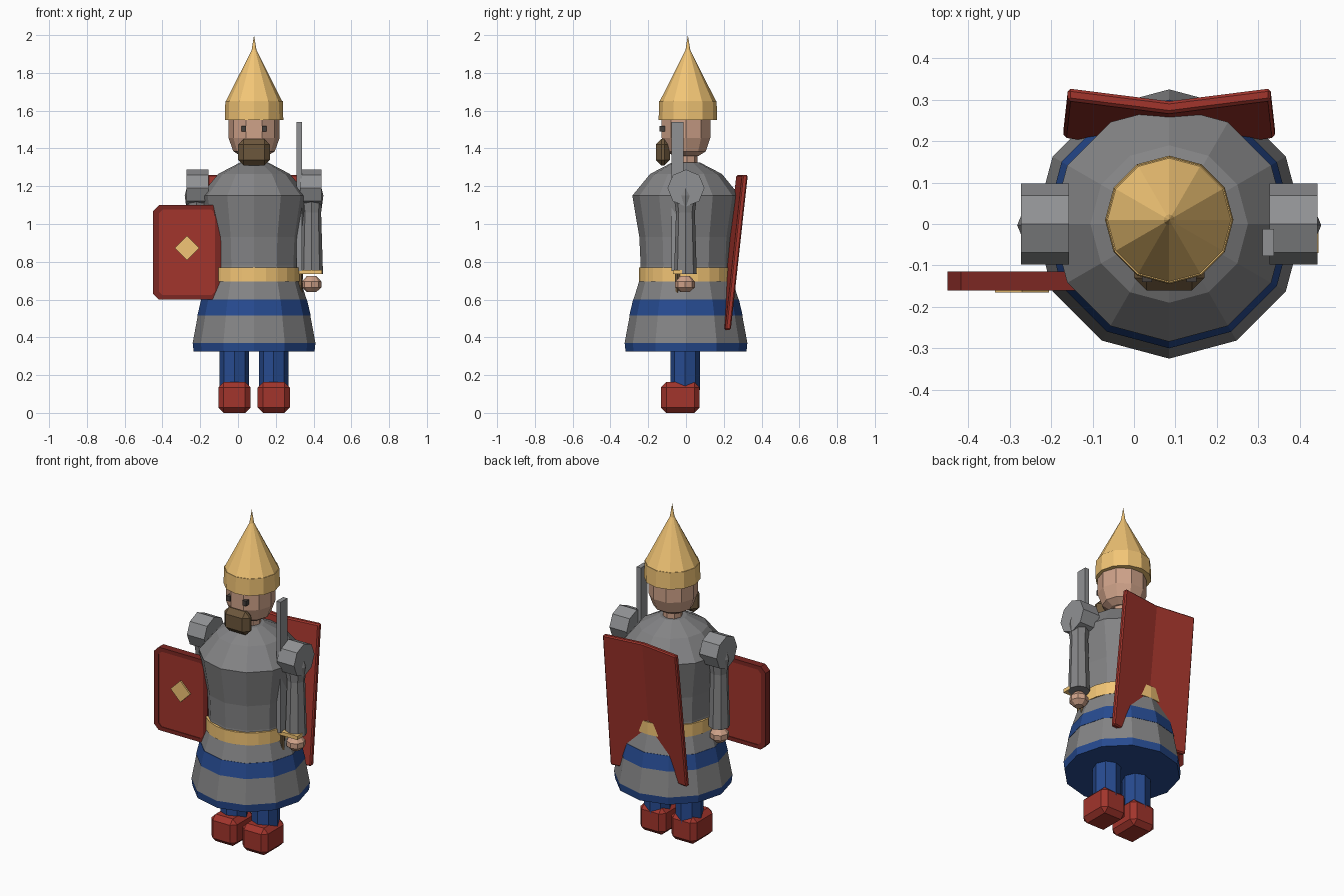
import bpy, bmesh, math
from mathutils import Matrix, Vector

if "Cube" in bpy.data.objects:
    bpy.data.objects.remove(bpy.data.objects["Cube"])

CX, CY = 0.085, 0.0      # body axis
COLORS = {
    "gold": (0.89, 0.56, 0.18), "red": (0.36, 0.035, 0.025), "dark_red": (0.20, 0.02, 0.016),
    "blue": (0.02, 0.07, 0.28), "skin": (0.62, 0.36, 0.25), "brown": (0.15, 0.095, 0.045),
    "mail": (0.23, 0.23, 0.235), "steel": (0.28, 0.285, 0.295), "dark": (0.06, 0.05, 0.045),
}
mats = {}


def finish(name, bm, color):
    bmesh.ops.recalc_face_normals(bm, faces=bm.faces)
    me = bpy.data.meshes.new(name)
    bm.to_mesh(me)
    bm.free()
    ob = bpy.data.objects.new(name, me)
    bpy.context.collection.objects.link(ob)
    if color not in mats:
        mats[color] = bpy.data.materials.new(color)
        mats[color].diffuse_color = (*COLORS[color], 1)
    me.materials.append(mats[color])
    return ob


def lathe(name, profile, sides, x, y, color):
    """Turned, faceted part from (radius, z) points, closed at both ends."""
    bm = bmesh.new()
    rings = []
    for r, z in profile:
        rings.append([bm.verts.new((x + r * math.cos(math.tau * i / sides),
                                    y + r * math.sin(math.tau * i / sides), z))
                      for i in range(sides)])
    for a, b in zip(rings, rings[1:]):
        for i in range(sides):
            j = (i + 1) % sides
            bm.faces.new((a[i], a[j], b[j], b[i]))
    bm.faces.new(rings[0])
    bm.faces.new(rings[-1])
    bmesh.ops.remove_doubles(bm, verts=bm.verts, dist=1e-5)
    return finish(name, bm, color)


def block(name, lo, hi, color, bevel=0.0):
    """Box between two corners, optionally chamfered."""
    lo, hi = Vector(lo), Vector(hi)
    bm = bmesh.new()
    bmesh.ops.create_cube(bm, size=1)
    bmesh.ops.scale(bm, vec=hi - lo, verts=bm.verts)
    if bevel:
        bmesh.ops.bevel(bm, geom=bm.edges[:], offset=bevel, segments=1,
                        affect='EDGES', profile=0.5)
    bmesh.ops.translate(bm, vec=(lo + hi) / 2, verts=bm.verts)
    return finish(name, bm, color)


def cut_corner_outline(cx, cz, hw, hh, c):
    """Rectangle outline in xz with its corners cut off."""
    quarter = [(hw, hh - c), (hw - c, hh)]
    pts = quarter + [(-x, z) for x, z in reversed(quarter)]
    pts += [(-x, -z) for x, z in pts]
    return [(cx + x, cz + z) for x, z in pts]


# Coat: stacked 12-sided rings
lathe("coat_hem", [(0.320, 0.325), (0.325, 0.37)], 12, CX, CY, "blue")
lathe("coat_skirt_lower", [(0.325, 0.37), (0.298, 0.515)], 12, CX, CY, "mail")
lathe("coat_band", [(0.300, 0.515), (0.280, 0.60)], 12, CX, CY, "blue")
lathe("coat_torso", [(0.278, 0.60), (0.247, 0.70), (0.240, 0.78), (0.247, 0.93), (0.284, 1.15),
                     (0.19, 1.265), (0.075, 1.325)], 12, CX, CY, "mail")
lathe("belt", [(0.248, 0.695), (0.248, 0.77)], 24, CX, CY, "gold")

# Head
lathe("neck", [(0.055, 1.30), (0.055, 1.40)], 8, CX, 0.005, "skin")
lathe("head", [(0.07, 1.36), (0.11, 1.385), (0.135, 1.455), (0.135, 1.57)], 10, CX, 0.0, "skin")
block("beard", (0.0, -0.16, 1.31), (0.17, -0.085, 1.45), "brown", 0.03)
for side, tag in ((-1, "left"), (1, "right")):
    ex = CX + side * 0.054
    block(f"eye_{tag}", (ex - 0.012, -0.14, 1.49), (ex + 0.012, -0.11, 1.52), "dark")

# Helmet
lathe("helmet_band", [(0.155, 1.55), (0.152, 1.65)], 12, CX, 0.01, "gold")
lathe("helmet_cone", [(0.149, 1.65), (0.013, 1.92), (0.0, 2.0)], 12, CX, 0.01, "gold")

# Limbs, mirrored about the body axis
for side, tag in ((-1, "left"), (1, "right")):
    lx = CX + side * 0.104
    lathe(f"leg_{tag}", [(0.078, 0.12), (0.078, 0.45)], 8, lx, -0.005, "blue")
    block(f"boot_{tag}", (lx - 0.085, -0.132, 0), (lx + 0.085, 0.072, 0.163), "red", 0.028)
    ax = CX + side * 0.305
    lathe(f"arm_{tag}", [(0.05, 1.20), (0.062, 1.15), (0.05, 1.06), (0.060, 0.735)],
          8, ax, -0.003, "mail")
    # Shoulder guard: octagonal drum lying along x
    bm = bmesh.new()
    bmesh.ops.create_cone(bm, cap_ends=True, segments=8, radius1=0.098, radius2=0.098, depth=0.115,
                          matrix=Matrix.Translation((ax - side * 0.005, 0, 1.19))
                          @ Matrix.Rotation(math.pi / 2, 4, 'Y'))
    finish(f"shoulder_guard_{tag}", bm, "steel")
    lathe(f"hand_{tag}", [(0.025, 0.64), (0.052, 0.665), (0.052, 0.695), (0.025, 0.725)],
          8, ax, -0.005, "skin")

# Sword in the right hand
block("sword_blade", (0.31, -0.077, 0.75), (0.338, -0.012, 1.54), "steel")
block("sword_guard", (0.32, -0.07, 0.735), (0.445, -0.02, 0.757), "gold")
lathe("sword_grip", [(0.012, 0.63), (0.016, 0.74)], 6, 0.328, -0.045, "brown")

# Shield: dark rim, slightly sunk panel, diamond boss
outer = cut_corner_outline(-0.27, 0.85, 0.18, 0.25, 0.032)
inner = cut_corner_outline(-0.27, 0.85, 0.149, 0.227, 0.02)
bm = bmesh.new()
loops = [[bm.verts.new((x, y, z)) for x, z in pts]
         for pts, y in ((outer, -0.16), (outer, -0.115), (inner, -0.115), (inner, -0.16))]
for k in range(4):
    a, b = loops[k], loops[(k + 1) % 4]
    for i in range(8):
        j = (i + 1) % 8
        bm.faces.new((a[i], a[j], b[j], b[i]))
finish("shield_rim", bm, "dark_red")
bm = bmesh.new()
face = bm.faces.new([bm.verts.new((x, -0.156, z)) for x, z in inner])
ext = bmesh.ops.extrude_face_region(bm, geom=[face], use_keep_orig=True)
bmesh.ops.translate(bm, vec=(0, 0.037, 0),
                    verts=[g for g in ext["geom"] if isinstance(g, bmesh.types.BMVert)])
finish("shield_panel", bm, "red")
bm = bmesh.new()
bmesh.ops.create_cone(bm, cap_ends=True, segments=4, radius1=0.065, radius2=0.065, depth=0.02,
                      matrix=Matrix.Translation((-0.27, -0.155, 0.873))
                      @ Matrix.Rotation(math.pi / 2, 4, 'X'))
finish("shield_boss", bm, "gold")

# Cloak: slanted slab folded inward along the middle, edges lightly chamfered
bm = bmesh.new()
rows = []
for y_side, y_mid, half, z in ((0.328, 0.297, 0.245, 1.26), (0.238, 0.20, 0.255, 0.44)):
    back = [(CX - half, y_side), (CX, y_mid), (CX + half, y_side)]
    front = [(x, y - 0.03) for x, y in reversed(back)]
    rows.append([bm.verts.new((x, y, z)) for x, y in back + front])
top, low = rows
for i in range(6):
    j = (i + 1) % 6
    bm.faces.new((top[i], top[j], low[j], low[i]))
for r in rows:
    bm.faces.new((r[0], r[1], r[4], r[5]))
    bm.faces.new((r[1], r[2], r[3], r[4]))
bmesh.ops.recalc_face_normals(bm, faces=bm.faces)
sharp = [e for e in bm.edges if e.calc_face_angle(0) > 1.0]
bmesh.ops.bevel(bm, geom=sharp, offset=0.007, segments=1, affect='EDGES', profile=0.5)
finish("cloak", bm, "red")

for m in bpy.data.materials:
    if m.users and not m.is_grease_pencil:
        m.use_nodes = True
        m.node_tree.nodes["Principled BSDF"].inputs["Base Color"].default_value = m.diffuse_color
